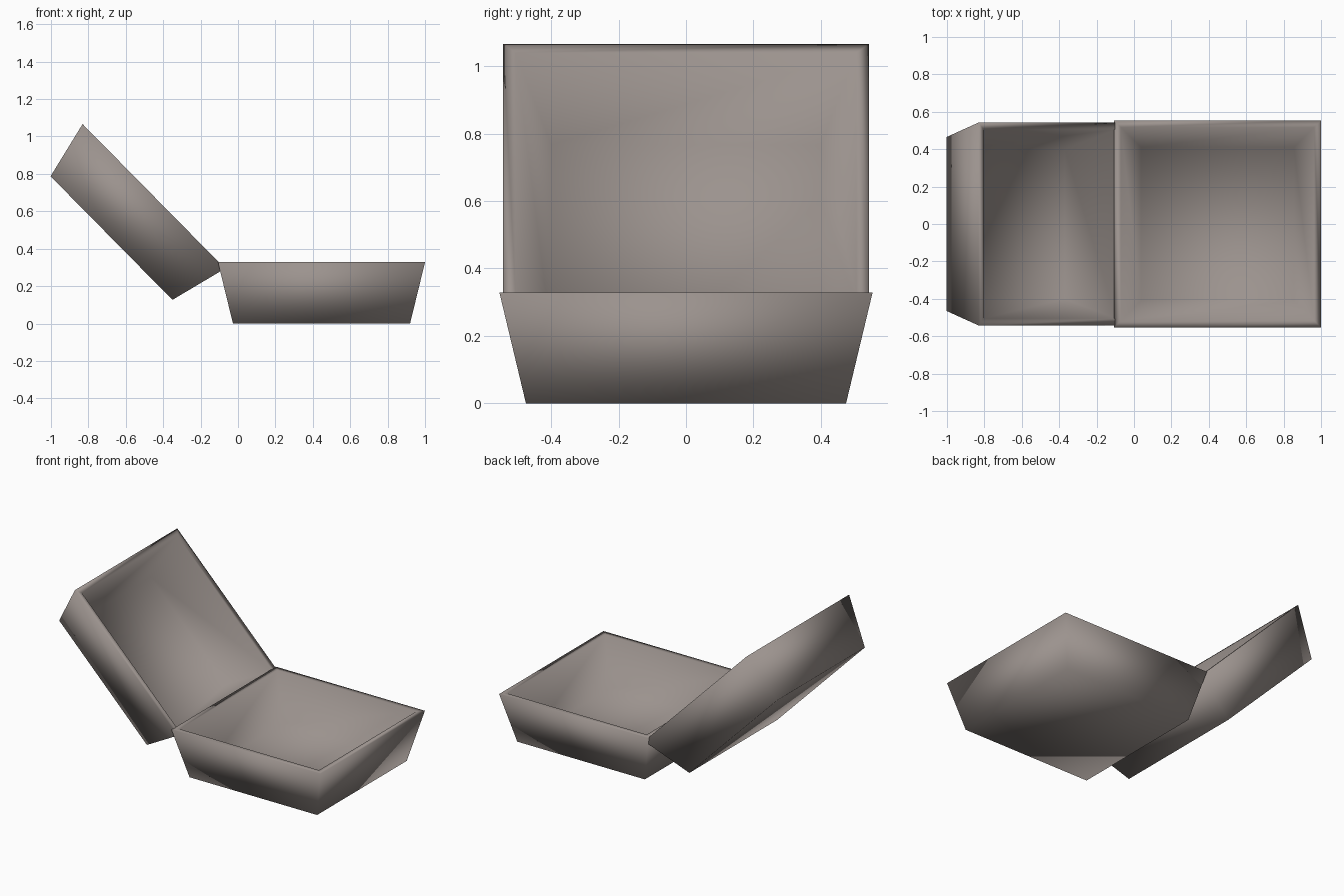
import bpy
import bmesh
import math

default = bpy.data.objects.get("Cube")
if default:
    bpy.data.objects.remove(default, do_unlink=True)

# One plain material for the whole box
card = bpy.data.materials.new("warm_grey")
card.use_nodes = True
colour = (0.33, 0.29, 0.27, 1)
card.diffuse_color = colour
card.node_tree.nodes["Principled BSDF"].inputs["Base Color"].default_value = colour

LIP = 0.037          # width of the flat rim
FLOOR_INSET = 0.065  # inner floor edge, in from the outer floor edge
FLOOR_THICK = 0.037


def tray(name, rim, floor, depth, location, tilt=0):
    """Tapered open shell; its origin is the centre of the rim."""
    bm = bmesh.new()

    def ring(size, z, inset=0):
        hx, hy = size[0] / 2 - inset, size[1] / 2 - inset
        corners = ((-hx, -hy), (hx, -hy), (hx, hy), (-hx, hy))
        return [bm.verts.new((x, y, z)) for x, y in corners]

    # Outer floor, outer rim, inner rim, inner floor
    rings = [ring(floor, -depth), ring(rim, 0),
             ring(rim, 0, LIP), ring(floor, FLOOR_THICK - depth, FLOOR_INSET)]
    bm.faces.new(rings[0][::-1])
    bm.faces.new(rings[-1])
    for low, high in zip(rings, rings[1:]):
        for i in range(4):
            j = (i + 1) % 4
            bm.faces.new((low[i], low[j], high[j], high[i]))
    for face in bm.faces:
        face.smooth = True
    bmesh.ops.recalc_face_normals(bm, faces=bm.faces[:])

    mesh = bpy.data.meshes.new(name)
    bm.to_mesh(mesh)
    bm.free()
    mesh.materials.append(card)
    obj = bpy.data.objects.new(name, mesh)
    obj.location = location
    obj.rotation_euler.y = math.radians(tilt)
    bpy.context.collection.objects.link(obj)
    return obj


# Level base and the lid folded open beside it
tray("box_base", (1.107, 1.107), (0.947, 0.95), 0.328, (0.4465, 0, 0.328))
tray("box_lid", (1.085, 1.085), (0.928, 0.93), 0.318, (-0.45, 0, 0.68), 45.4)
